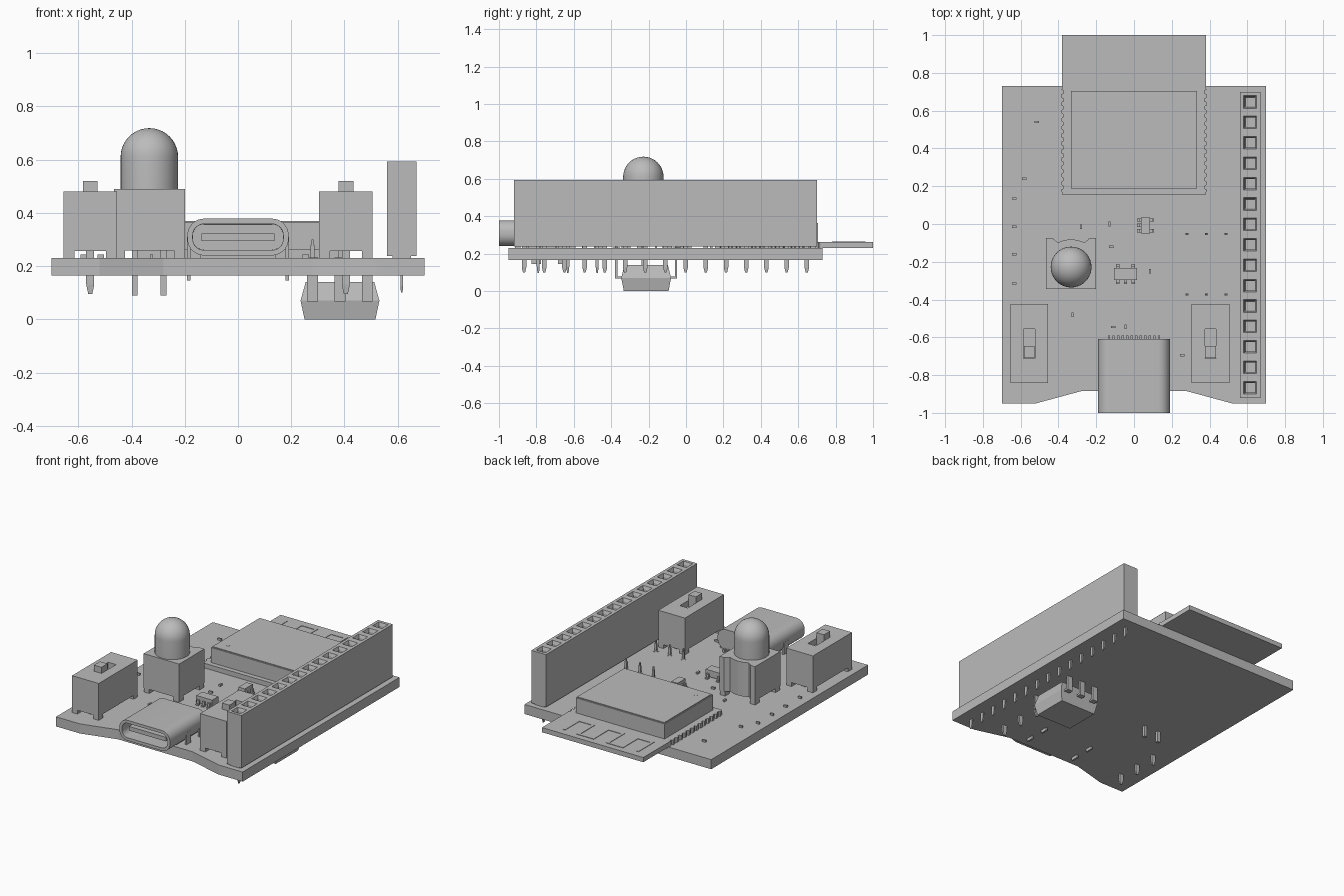
import bpy, bmesh, math
from mathutils import Matrix, Vector

if "Cube" in bpy.data.objects:
    bpy.data.objects.remove(bpy.data.objects["Cube"])

grey = bpy.data.materials.new("plain_grey")
grey.use_nodes = True
grey.diffuse_color = (0.5, 0.5, 0.5, 1)
grey.node_tree.nodes["Principled BSDF"].inputs["Base Color"].default_value = (0.5, 0.5, 0.5, 1)


def finish(name, bm, smooth=False):
    bmesh.ops.recalc_face_normals(bm, faces=bm.faces)
    mesh = bpy.data.meshes.new(name)
    bm.to_mesh(mesh)
    bm.free()
    mesh.materials.append(grey)
    obj = bpy.data.objects.new(name, mesh)
    bpy.context.collection.objects.link(obj)
    if smooth:
        bpy.ops.object.select_all(action="DESELECT")
        obj.select_set(True)
        bpy.context.view_layer.objects.active = obj
        bpy.ops.object.shade_smooth_by_angle()
    return obj


def add_box(bm, x, y, z, taper=1.0):
    """Box from three (low, high) ranges; taper shrinks its lower end."""
    size = [r[1] - r[0] for r in (x, y, z)]
    mid = Vector([(r[0] + r[1]) / 2 for r in (x, y, z)])
    verts = bmesh.ops.create_cube(bm, size=1)["verts"]
    for v in verts:
        k = taper if v.co.z < 0 else 1
        v.co = mid + Vector((v.co.x * size[0] * k, v.co.y * size[1] * k, v.co.z * size[2]))


def add_block(bm, cx, cy, w, d, z0, z1, taper=1.0):
    add_box(bm, (cx - w / 2, cx + w / 2), (cy - d / 2, cy + d / 2), (z0, z1), taper)


def add_prism(bm, points, z0, z1):
    face = bm.faces.new([bm.verts.new((x, y, z0)) for x, y in points])
    new = bmesh.ops.extrude_face_region(bm, geom=[face])["geom"]
    for v in new:
        if isinstance(v, bmesh.types.BMVert):
            v.co.z = z1


def cut(obj, cutter):
    cutter.hide_render = True
    mod = obj.modifiers.new("cut", "BOOLEAN")
    mod.object = cutter
    mod.solver = "EXACT"
    bpy.context.view_layer.objects.active = obj
    bpy.ops.object.modifier_apply(modifier=mod.name)
    bpy.data.objects.remove(cutter)


TOP, BOTTOM = 0.23, 0.165

# Circuit board with a notched front edge
half = [(0.28, -0.885), (0.52, -0.95), (0.7, -0.95), (0.7, 0.73)]
bm = bmesh.new()
add_prism(bm, half + [(-x, y) for x, y in reversed(half)], BOTTOM, TOP)
finish("circuit_board", bm)

# Radio module board with scalloped sides
side = [(0.38, 0.155)]
for i in range(13):
    y = 0.195 + i * 0.042
    side += [(0.385, y - 0.012), (0.374, y - 0.007), (0.374, y + 0.007), (0.385, y + 0.012)]
side += [(0.38, 0.72), (0.38, 1.0)]
bm = bmesh.new()
add_prism(bm, side + [(-x, y) for x, y in reversed(side)], TOP, 0.262)
finish("module_board", bm)

# Shield can with slightly eased edges and a pin-one dimple ring
bm = bmesh.new()
add_box(bm, (-0.333, 0.333), (0.187, 0.705), (0.26, 0.37))
bmesh.ops.bevel(bm, geom=[e for e in bm.edges if all(v.co.z > 0.3 for v in e.verts)],
                offset=0.006, segments=2, affect="EDGES")
finish("shield_can", bm)
bm = bmesh.new()
bmesh.ops.create_cone(bm, cap_ends=True, segments=16, radius1=0.011, radius2=0.011, depth=0.002,
                      matrix=Matrix.Translation((-0.255, 0.26, 0.3705)))
finish("shield_dot", bm)

# Meandering antenna trace
bm = bmesh.new()
for i in range(6):
    x = -0.3 + i * 0.11
    add_block(bm, x, 0.87, 0.018, 0.16, 0.262, 0.265)
    if i < 5:
        add_block(bm, x + 0.055, 0.95 if i % 2 else 0.79, 0.128, 0.018, 0.262, 0.265)
finish("antenna_trace", bm)

# Tall socket header: one cell per contact with a funnel-shaped hole
PITCH, COUNT, HX = 0.108, 15, 0.615
bm = bmesh.new()
y0 = -0.92
rows = [[bm.verts.new((HX + s * 0.055, y0 + i * PITCH, 0.593)) for s in (-1, 1)]
        for i in range(COUNT + 1)]
cells = [bm.faces.new((a[0], a[1], b[1], b[0])) for a, b in zip(rows, rows[1:])]
base = bmesh.ops.extrude_face_region(bm, geom=cells, use_keep_orig=True)["geom"]
for v in base:
    if isinstance(v, bmesh.types.BMVert):
        v.co.z = 0.237
bmesh.ops.recalc_face_normals(bm, faces=bm.faces)
bmesh.ops.inset_individual(bm, faces=cells, thickness=0.029)
bmesh.ops.inset_individual(bm, faces=cells, thickness=0.011, depth=-0.02)
bmesh.ops.inset_individual(bm, faces=cells, thickness=0.001, depth=-0.15)
finish("socket_header", bm)
bm = bmesh.new()
for i in range(COUNT):
    y = y0 + (i + 0.5) * PITCH
    add_block(bm, HX, y, 0.011, 0.024, 0.125, 0.24)
    add_block(bm, HX, y, 0.011, 0.024, 0.1, 0.125, 0.5)
for y in (-0.9, 0.68):
    add_block(bm, HX, y, 0.07, 0.03, TOP, 0.24)
finish("header_pins", bm)

# Two slide switches on feet, each with a slot, a knob and solder pins
for name, cx in (("right_switch", -0.555), ("left_switch", 0.405)):
    bm = bmesh.new()
    add_box(bm, (cx - 0.1, cx + 0.1), (-0.842, -0.424), (0.256, 0.48))
    body = finish(name + "_body", bm)
    bm = bmesh.new()
    add_box(bm, (cx - 0.03, cx + 0.03), (-0.712, -0.555), (0.44, 0.5))
    cut(body, finish("slot_cutter", bm))
    bm = bmesh.new()
    add_box(bm, (cx - 0.028, cx + 0.028), (-0.71, -0.645), (0.44, 0.52))
    finish(name + "_knob", bm)
    bm = bmesh.new()
    for sx in (-1, 1):
        for y in (-0.82, -0.446):
            add_block(bm, cx + sx * 0.08, y, 0.04, 0.044, TOP, 0.258)
    finish(name + "_feet", bm)
    bm = bmesh.new()
    for y in (-0.79, -0.632, -0.475):
        add_block(bm, cx, y, 0.03, 0.016, 0.13, 0.26)
        add_block(bm, cx, y, 0.03, 0.016, 0.095, 0.13, 0.5)
    finish(name + "_pins", bm)

# Lamp holder with a shaped back, standing on corner feet
LX, LY = -0.333, -0.228
edge = [(0.133, -0.345), (0.133, -0.075), (0.1, -0.075), (0.07, -0.098), (0.035, -0.085)]
outline = [(LX + x, y) for x, y in edge] + [(LX, -0.081)] + [(LX - x, y) for x, y in reversed(edge)]
bm = bmesh.new()
add_prism(bm, outline, 0.258, 0.49)
for sx in (-1, 1):
    for y in (-0.32, -0.1):
        add_block(bm, LX + sx * 0.112, y, 0.04, 0.048, TOP, 0.26)
finish("lamp_holder", bm)

# Domed lamp turned from a profile
bm = bmesh.new()
R = 0.108
profile = [(0, 0.48), (R, 0.48), (R, 0.61)]
profile += [(R * math.cos(a), 0.61 + R * math.sin(a))
            for a in [math.pi / 20 * i for i in range(1, 10)]] + [(0, 0.61 + R)]
verts = [bm.verts.new((LX + r, LY, z)) for r, z in profile]
edges = [bm.edges.new(p) for p in zip(verts, verts[1:])]
bmesh.ops.spin(bm, geom=verts + edges, cent=(LX, LY, 0), axis=(0, 0, 1), angle=math.tau, steps=40)
bmesh.ops.remove_doubles(bm, verts=bm.verts, dist=0.0005)
finish("lamp_dome", bm, True)
bm = bmesh.new()
for x in (-0.388, -0.28):
    add_block(bm, x, LY, 0.022, 0.022, 0.09, 0.27)
finish("lamp_pins", bm)

# Power socket: rounded shell, hollowed from the front, with an inner tongue
bm = bmesh.new()
ring = []
for q, (sx, sz) in enumerate(((1, 1), (-1, 1), (-1, -1), (1, -1))):
    for i in range(9):
        a = (q + i / 8) * math.pi / 2
        ring.append(bm.verts.new((sx * 0.128 + 0.062 * math.cos(a), -1.0,
                                  0.309 + sz * 0.007 + 0.062 * math.sin(a))))
front = bm.faces.new(ring)
back = bmesh.ops.extrude_face_region(bm, geom=[front], use_keep_orig=True)["geom"]
for v in back:
    if isinstance(v, bmesh.types.BMVert):
        v.co.y = -0.61
bmesh.ops.recalc_face_normals(bm, faces=bm.faces)
bmesh.ops.inset_region(bm, faces=[front], thickness=0.02)
bmesh.ops.inset_region(bm, faces=[front], thickness=0.001, depth=-0.28)
finish("power_socket_shell", bm, True)
bm = bmesh.new()
add_box(bm, (-0.138, 0.138), (-0.97, -0.7), (0.295, 0.323))
finish("power_socket_tongue", bm)
bm = bmesh.new()
for sx in (-1, 1):
    for y in (-0.8, -0.66):
        add_block(bm, sx * 0.185, y, 0.012, 0.05, 0.145, 0.31)
for i in range(12):
    add_block(bm, (i - 5.5) * 0.024, -0.61, 0.012, 0.04, TOP, 0.25)
add_box(bm, (-0.14, 0.14), (-0.86, -0.62), (TOP, 0.25))
finish("power_socket_pins", bm)

# Six-legged chip hanging below the board, widest at mid height
bm = bmesh.new()
CX, CY = 0.383, -0.213
add_block(bm, CX, CY, 0.296, 0.266, 0.0, 0.07, 0.9)
bm_top = bmesh.ops.create_cube(bm, size=1)["verts"]
for v in bm_top:
    k = 0.87 if v.co.z > 0 else 1
    v.co = Vector((CX + v.co.x * 0.296 * k, CY + v.co.y * 0.266 * k, 0.105 + v.co.z * 0.07))
finish("under_chip", bm)
bm = bmesh.new()
for x in (0.28, 0.383, 0.486):
    for s in (-1, 1):
        y = CY + s * 0.16
        add_box(bm, (x - 0.02, x + 0.02), sorted((CY + s * 0.12, y + s * 0.006)), (0.066, 0.078))
        add_block(bm, x, y, 0.04, 0.012, 0.066, BOTTOM)
        add_block(bm, x, y, 0.016, 0.012, BOTTOM, 0.28)
        add_block(bm, x, y, 0.008, 0.008, 0.28, 0.3)
        bmesh.ops.create_cone(bm, cap_ends=True, segments=16, radius1=0.02, radius2=0.02,
                              depth=0.003, matrix=Matrix.Translation((x, y, TOP)))
finish("under_chip_legs", bm)

# Two small five-lead chips; the second is turned a quarter
for name, cx, cy, length, width, turn in (("small_chip", -0.045, -0.265, 0.12, 0.065, 0),
                                          ("tiny_chip", 0.062, -0.007, 0.085, 0.048, 1)):
    bm = bmesh.new()
    add_block(bm, 0, 0, length, width, 0.24, 0.285)
    for s, slots in ((-1, (-1, 0, 1)), (1, (-1, 1))):
        for k in slots:
            add_block(bm, k * length / 3, s * (width / 2 + 0.005), 0.018, 0.012, TOP, 0.262)
            add_block(bm, k * length / 3, s * (width / 2 + 0.014), 0.018, 0.014, TOP, 0.238)
    bm.transform(Matrix.Translation((cx, cy, 0)) @ Matrix.Rotation(-turn * math.pi / 2, 4, "Z"))
    finish(name, bm)

# Loose surface parts, lying across or along the board
across = [(-0.515, 0.54), (-0.58, 0.24), (-0.635, 0.135), (-0.635, -0.015), (-0.635, -0.16),
          (-0.635, -0.315), (-0.12, -0.12), (-0.11, -0.545), (0.255, -0.695)]
along = [(-0.28, -0.015), (-0.13, 0), (0.085, -0.25), (-0.325, -0.48), (-0.045, -0.545)]
bm = bmesh.new()
for x, y in across:
    add_block(bm, x, y, 0.024, 0.012, TOP, 0.243)
for x, y in along:
    add_block(bm, x, y, 0.012, 0.024, TOP, 0.243)
finish("surface_parts", bm)
